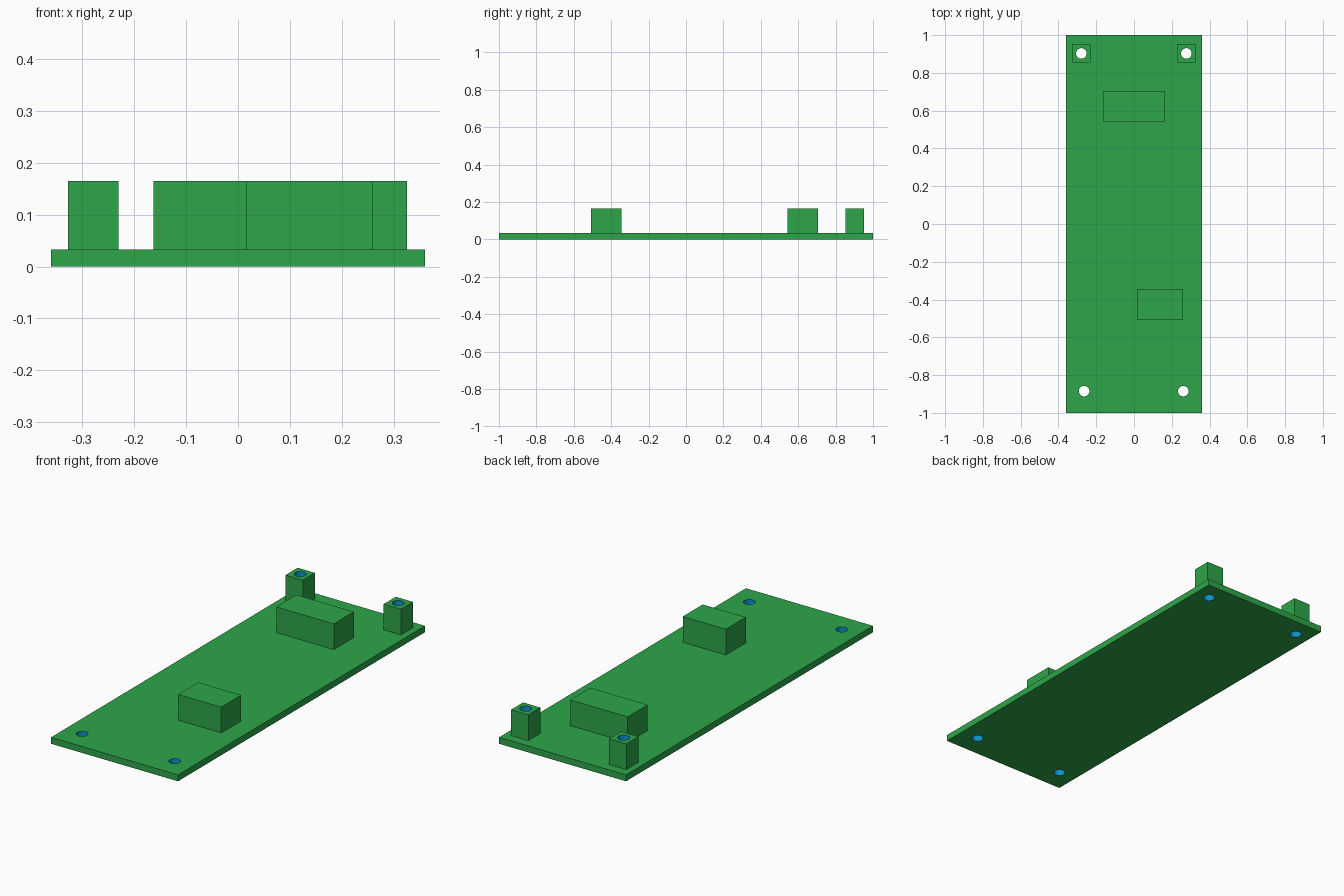
import bpy
import math

if "Cube" in bpy.data.objects:
    bpy.data.objects.remove(bpy.data.objects["Cube"])

BOARD_TOP, PART_TOP = 0.033, 0.165
HOLE_R = 0.028


def material(name, color):
    m = bpy.data.materials.new(name)
    m.diffuse_color = (*color, 1)
    m.use_nodes = True
    m.node_tree.nodes["Principled BSDF"].inputs["Base Color"].default_value = m.diffuse_color
    return m


GREEN = material("board green", (0.027, 0.381, 0.067))
BLUE = material("hole blue", (0.004, 0.28, 0.60))


def box(name, x0, x1, y0, y1, z0, z1):
    bpy.ops.mesh.primitive_cube_add(
        size=1, location=((x0 + x1) / 2, (y0 + y1) / 2, (z0 + z1) / 2))
    ob = bpy.context.object
    ob.name = name
    ob.scale = (x1 - x0, y1 - y0, z1 - z0)
    bpy.ops.object.transform_apply(location=True, rotation=True, scale=True)
    ob.data.materials.append(GREEN)
    return ob


def drill(ob, holes):
    """Cut vertical round holes and colour their walls."""
    for x, y in holes:
        bpy.ops.mesh.primitive_cylinder_add(
            vertices=32, radius=HOLE_R, depth=1, location=(x, y, 0))
        cutter = bpy.context.object
        mod = ob.modifiers.new("hole", "BOOLEAN")
        mod.operation = "DIFFERENCE"
        mod.solver = "EXACT"
        mod.object = cutter
        bpy.context.view_layer.objects.active = ob
        bpy.ops.object.modifier_apply(modifier=mod.name)
        bpy.data.objects.remove(cutter, do_unlink=True)
    ob.data.materials.clear()
    ob.data.materials.append(GREEN)
    ob.data.materials.append(BLUE)
    for f in ob.data.polygons:
        c = f.center
        wall = abs(f.normal.z) < 0.5 and any(
            math.hypot(c.x - x, c.y - y) < HOLE_R * 1.1 for x, y in holes)
        f.material_index = 1 if wall else 0
    bpy.ops.object.select_all(action="DESELECT")
    ob.select_set(True)
    bpy.context.view_layer.objects.active = ob
    bpy.ops.object.shade_smooth_by_angle(angle=math.radians(30))


# Board with four mounting holes
post_holes = [(-0.279, 0.903), (0.277, 0.903)]
front_holes = [(-0.264, -0.885), (0.261, -0.885)]
board = box("board", -0.36, 0.36, -1, 1, 0, BOARD_TOP)
drill(board, post_holes + front_holes)

# Hollow square posts at the back corners
for side, (x, y) in zip(("left", "right"), post_holes):
    h = 0.049
    post = box(side + "_post", x - h, x + h, y - h, y + h, BOARD_TOP, PART_TOP)
    drill(post, [(x, y)])

# Solid component blocks
box("back_block", -0.163, 0.163, 0.543, 0.705, BOARD_TOP, PART_TOP)
box("front_block", 0.016, 0.26, -0.507, -0.345, BOARD_TOP, PART_TOP)
